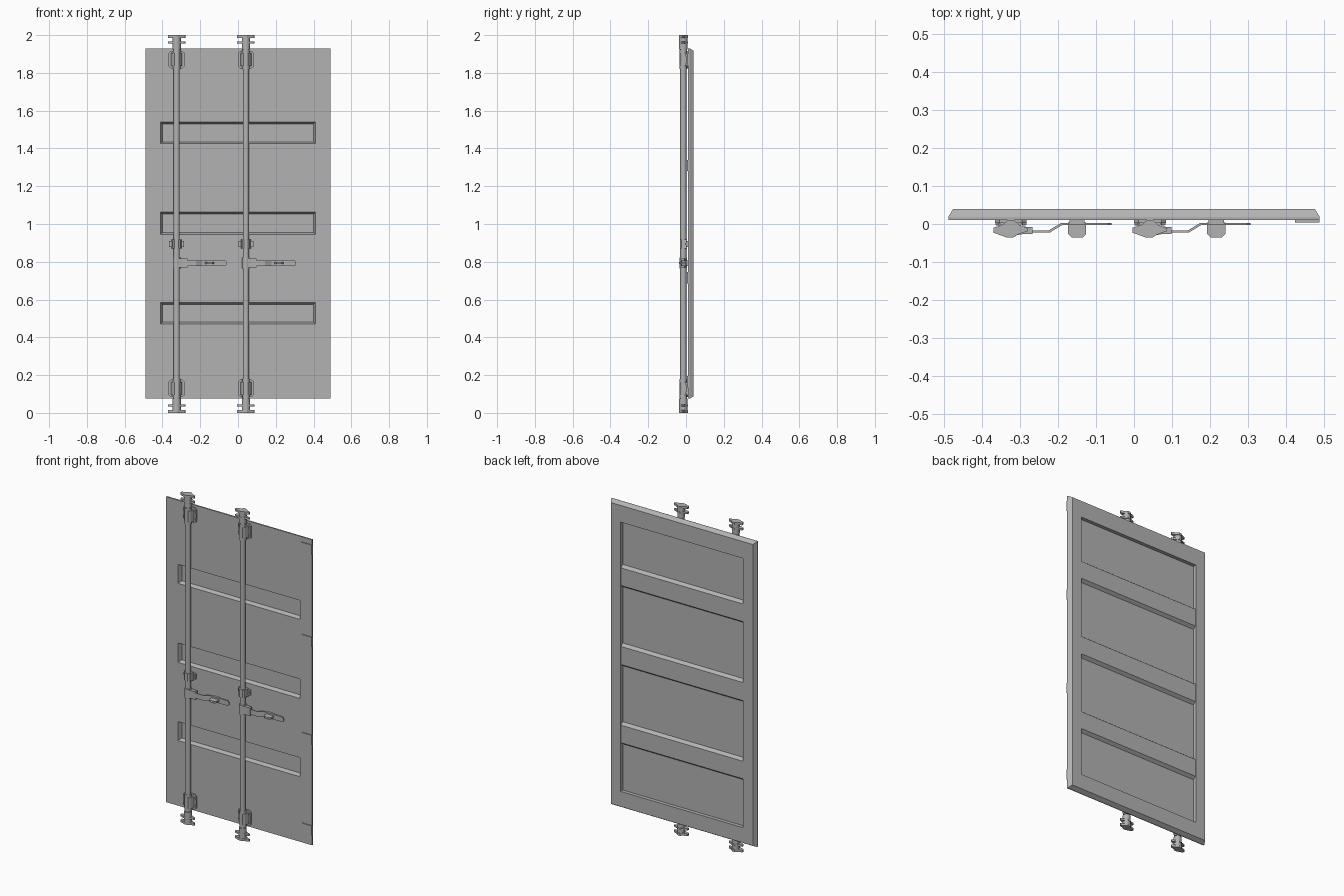
import bpy, bmesh, math

if "Cube" in bpy.data.objects:
    bpy.data.objects.remove(bpy.data.objects["Cube"])

grey = bpy.data.materials.new("steel grey")
grey.diffuse_color = (0.45, 0.45, 0.45, 1)
grey.use_nodes = True
grey.node_tree.nodes["Principled BSDF"].inputs["Base Color"].default_value = grey.diffuse_color

RIBS = [(0.47, 0.585), (0.945, 1.063), (1.425, 1.54)]
BARS = [-0.325, 0.042]
YB = -0.014  # depth of the bar axis


def finish(name, bm, recalc=True, smooth=False):
    if recalc:
        bmesh.ops.recalc_face_normals(bm, faces=bm.faces[:])
    me = bpy.data.meshes.new(name)
    bm.to_mesh(me)
    bm.free()
    me.materials.append(grey)
    ob = bpy.data.objects.new(name, me)
    bpy.context.collection.objects.link(ob)
    if smooth:
        bpy.ops.object.select_all(action='DESELECT')
        ob.select_set(True)
        bpy.context.view_layer.objects.active = ob
        bpy.ops.object.shade_smooth_by_angle(angle=math.radians(35))
    return ob


def prism(name, pts, axis, a, b):
    """Extrude a 2D outline along an axis: x takes (y, z), y takes (x, z), z takes (x, y)."""
    def place(p, t):
        return {'x': (t, p[0], p[1]), 'y': (p[0], t, p[1]), 'z': (p[0], p[1], t)}[axis]
    bm = bmesh.new()
    lo = [bm.verts.new(place(p, a)) for p in pts]
    hi = [bm.verts.new(place(p, b)) for p in pts]
    bm.faces.new(lo)
    bm.faces.new(hi)
    for i in range(len(pts)):
        j = (i + 1) % len(pts)
        bm.faces.new((lo[i], lo[j], hi[j], hi[i]))
    return finish(name, bm)


def box(name, x0, x1, y0, y1, z0, z1):
    return prism(name, [(x0, y0), (x1, y0), (x1, y1), (x0, y1)], 'z', z0, z1)


def rod(name, x, y, r, z0, z1, sides=16):
    bm = bmesh.new()
    bmesh.ops.create_cone(bm, cap_ends=True, segments=sides, radius1=r, radius2=r, depth=z1 - z0)
    bmesh.ops.translate(bm, verts=bm.verts[:], vec=(x, y, (z0 + z1) / 2))
    return finish(name, bm, smooth=True)


# Front skin with three sunken grooves
xs = [-0.49, -0.41, 0.41, 0.49]
zs = [0.075] + [z for r in RIBS for z in r] + [1.93]
bm = bmesh.new()
grid = [[bm.verts.new((x, 0.01, z)) for x in xs] for z in zs]
grooves = []
for i in range(len(zs) - 1):
    for j in range(3):
        f = bm.faces.new((grid[i][j], grid[i][j + 1], grid[i + 1][j + 1], grid[i + 1][j]))
        if j == 1 and i % 2 == 1:
            grooves.append(f)
bm.normal_update()
bmesh.ops.inset_individual(bm, faces=grooves, thickness=0.014, depth=-0.022)
finish("front_skin", bm, recalc=False)

# Border frame with chamfered back edges
loops = [(0.49, 0.075, 1.93, 0.0102), (0.49, 0.075, 1.93, 0.019), (0.477, 0.088, 1.917, 0.04),
         (0.412, 0.18, 1.815, 0.04), (0.412, 0.18, 1.815, 0.0102)]
bm = bmesh.new()
rings = [[bm.verts.new((x, y, z)) for x, z in ((-w, z0), (w, z0), (w, z1), (-w, z1))]
         for w, z0, z1, y in loops]
for k in range(len(rings)):
    a, b = rings[k], rings[(k + 1) % len(rings)]
    for i in range(4):
        j = (i + 1) % 4
        bm.faces.new((a[i], a[j], b[j], b[i]))
finish("door_frame", bm)

# Back sheet, pressed outwards behind the grooves
back, front = [(0.018, 0.179)], [(0.0115, 0.179)]
for z0, z1 in RIBS:
    back += [(0.018, z0 - 0.010), (0.036, z0 + 0.004), (0.036, z1 - 0.004), (0.018, z1 + 0.010)]
    front += [(0.0115, z0 - 0.004), (0.034, z0 + 0.01), (0.034, z1 - 0.01), (0.0115, z1 + 0.004)]
back.append((0.018, 1.816))
front.append((0.0115, 1.816))
prism("back_sheet", back + front[::-1], 'x', -0.412, 0.412)

# Hinge plates along the right edge
for z in (0.165, 0.715, 1.31, 1.87):
    prism("hinge_plate", [(0.425, z + 0.012), (0.425, z + 0.03), (0.49, z + 0.03),
                          (0.49, z - 0.03), (0.465, z - 0.03)], 'y', 0.004, 0.0102)

# Outline of the lobed cam plates, relative to the bar axis
CAM = [(-0.046, 0.004), (-0.02, 0.013), (-0.008, 0.024), (0.008, 0.024), (0.022, 0.012), (0.046, 0.002),
       (0.044, -0.005), (0.018, -0.014), (0.006, -0.022), (-0.01, -0.022), (-0.026, -0.016), (-0.046, -0.009)]

for bx in BARS:
    rod("lock_bar", bx, YB, 0.0165, 0.05, 1.95)

    # Cam ends, mirrored top and bottom
    for top in (False, True):
        def zr(a, b):
            return (2 - b, 2 - a) if top else (a, b)
        for a, b in ((0, 0.014), (0.034, 0.045)):
            prism("cam_plate", [(bx + x, YB + y) for x, y in CAM], 'z', *zr(a, b))
        rod("cam_stem", bx, YB, 0.022, *zr(0.002, 0.075))

        # Guide bracket
        z0, z1 = zr(0.08, 0.18)
        c = (z0 + z1) / 2
        prism("bracket_plate", [(bx - 0.042, c - 0.036), (bx - 0.03, c - 0.046), (bx + 0.03, c - 0.046),
                                (bx + 0.042, c - 0.036), (bx + 0.042, c + 0.036), (bx + 0.03, c + 0.046),
                                (bx - 0.03, c + 0.046), (bx - 0.042, c + 0.036)], 'y', 0.002, 0.0102)
        prism("bracket_housing", [(bx - 0.03, 0.004), (bx - 0.021, -0.022), (bx - 0.012, -0.033),
                                  (bx + 0.012, -0.033), (bx + 0.021, -0.022), (bx + 0.03, 0.004)],
              'z', c - 0.034, c + 0.034)
        rod("bracket_sleeve", bx, YB, 0.0195, z0, z1)
        for s in (-1, 1):
            for dz in (-0.024, 0.024):
                box("bracket_bolt", bx + s * 0.036 - 0.005, bx + s * 0.036 + 0.005, -0.003, 0.003,
                    c + dz - 0.006, c + dz + 0.006)

    # Middle guide
    box("middle_plate", bx - 0.04, bx + 0.04, 0.001, 0.0102, 0.878, 0.91)
    prism("middle_guide", [(bx - 0.026, 0.004), (bx - 0.02, -0.025), (bx - 0.01, -0.033),
                           (bx + 0.01, -0.033), (bx + 0.02, -0.025), (bx + 0.026, 0.004)],
          'z', 0.87, 0.917)
    for s in (-1, 1):
        box("middle_bolt", bx + s * 0.034 - 0.005, bx + s * 0.034 + 0.005, -0.004, 0.002, 0.888, 0.9)

    # Handle hub and cranked lever
    rod("handle_collar", bx, YB, 0.02, 0.765, 0.822)
    prism("handle_hub", [(bx, -0.032), (bx + 0.03, -0.027), (bx + 0.057, -0.026), (bx + 0.057, -0.008),
                         (bx + 0.035, -0.007), (bx, 0.002)], 'z', 0.769, 0.818)
    lever = [(0.05, -0.017), (0.1, -0.017), (0.133, 0.003), (0.19, 0.003)]
    prism("handle_lever", [(bx + x, y) for x, y in lever] +
          [(bx + x + (0.002 if i in (1, 2) else 0), y - 0.006) for i, (x, y) in reversed(list(enumerate(lever)))],
          'z', 0.777, 0.808)
    prism("handle_grip", [(bx + 0.18, 0.777), (bx + 0.256, 0.777), (bx + 0.263, 0.783), (bx + 0.266, 0.7925),
                          (bx + 0.263, 0.802), (bx + 0.256, 0.808), (bx + 0.18, 0.808)], 'y', -0.003, 0.003)

    # Handle catch: base against the door and a flat hooked tongue
    cx = bx + 0.175
    box("catch_base", cx - 0.02, cx + 0.02, 0.003, 0.0102, 0.777, 0.808)
    prism("catch_tongue", [(cx - 0.024, 0.004), (cx - 0.024, -0.026), (cx - 0.014, -0.036),
                           (cx + 0.014, -0.036), (cx + 0.024, -0.026), (cx + 0.024, 0.004)],
          'z', 0.787, 0.799)
